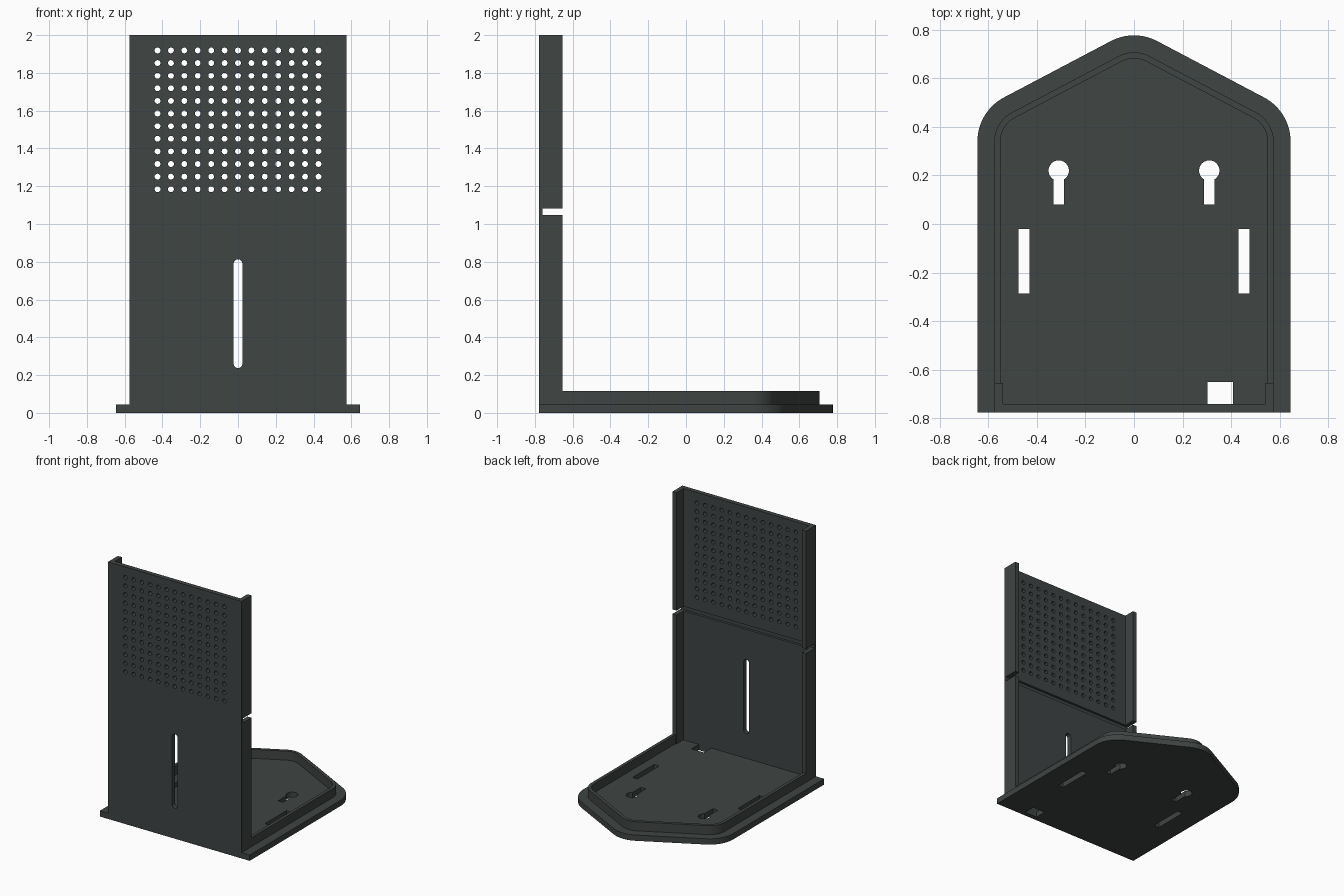
import bpy, bmesh
from math import sin, cos, pi, atan2
from mathutils import Matrix

cube = bpy.data.objects.get("Cube")
if cube:
    bpy.data.objects.remove(cube, do_unlink=True)

charcoal = bpy.data.materials.new("charcoal plastic")
charcoal.use_nodes = True
colour = (0.05, 0.058, 0.056, 1)
charcoal.diffuse_color = colour
charcoal.node_tree.nodes["Principled BSDF"].inputs["Base Color"].default_value = colour

FRONT, BACK = -0.777, -0.655   # depth range of the upright
FLOOR = 0.045                  # top of the base plate
SKIN = 0.036                   # thickness of the upright


def arc(cx, cy, r, a0, a1, n=16):
    return [(cx + r * cos(a0 + (a1 - a0) * i / n),
             cy + r * sin(a0 + (a1 - a0) * i / n)) for i in range(n + 1)]


def rect(x0, x1, y0, y1):
    return [(x0, y0), (x1, y0), (x1, y1), (x0, y1)]


def prism(name, profiles, z0, z1, upright=False):
    """Extrude closed profiles from z0 to z1; upright ones run along y instead."""
    bm = bmesh.new()
    for points in profiles:
        face = bm.faces.new([bm.verts.new((x, y, z0)) for x, y in points])
        out = bmesh.ops.extrude_face_region(bm, geom=[face])["geom"]
        moved = [g for g in out if isinstance(g, bmesh.types.BMVert)]
        bmesh.ops.translate(bm, vec=(0, 0, z1 - z0), verts=moved)
    if upright:
        bmesh.ops.transform(bm, matrix=Matrix.Rotation(pi / 2, 4, "X"), verts=bm.verts)
    bmesh.ops.recalc_face_normals(bm, faces=bm.faces)
    mesh = bpy.data.meshes.new(name)
    bm.to_mesh(mesh)
    bm.free()
    mesh.materials.append(charcoal)
    obj = bpy.data.objects.new(name, mesh)
    bpy.context.collection.objects.link(obj)
    return obj


def cut(obj, cutter):
    cutter.hide_render = True
    mod = obj.modifiers.new("cut", "BOOLEAN")
    mod.operation, mod.solver, mod.object = "DIFFERENCE", "EXACT", cutter
    bpy.context.view_layer.objects.active = obj
    bpy.ops.object.modifier_apply(modifier=mod.name)
    bpy.data.objects.remove(cutter, do_unlink=True)


def house(r):
    """Pointed outline with rounded corners, from right side over the tip to the left."""
    sx, sy, tip = 0.44, 0.34, 0.572
    lean = pi / 2 - atan2(tip - sy, sx)
    right = arc(sx, sy, r, 0, lean)
    top = arc(0, tip, r, lean, pi - lean)
    left = arc(-sx, sy, r, pi - lean, pi)
    return right + top + left


# Base plate with keyholes, strap slots and a cable opening
base = prism("base_plate", [[(0.645, FRONT)] + house(0.205) + [(-0.645, FRONT)]], 0, FLOOR)
openings = [rect(0.302, 0.408, FRONT + SKIN, -0.65)]
for side in (-1, 1):
    cx = 0.31 * side
    neck = 0.021
    openings.append([(cx - neck, 0.08), (cx + neck, 0.08)]
                    + arc(cx, 0.22, 0.042, -pi / 3, 4 * pi / 3, 32))
    openings.append(rect(0.453 * side - 0.022, 0.453 * side + 0.022, -0.286, -0.02))
cut(base, prism("base_openings", openings, -0.1, 0.2))

# Raised rim that follows the base outline
rim_outline = ([(0.575, BACK)] + house(0.135) + [(-0.575, BACK), (-0.55, BACK)]
               + house(0.11)[::-1] + [(0.55, BACK)])
rim = prism("base_rim", [rim_outline], FLOOR, 0.115)

# Upright panel: channel section with side flanges
w, inner = 0.575, 0.54
channel = [(-w, FRONT), (w, FRONT), (w, BACK), (inner, BACK), (inner, FRONT + SKIN),
           (-inner, FRONT + SKIN), (-inner, BACK), (-w, BACK)]
panel = prism("upright_panel", [channel], FLOOR, 2)

# Crosswise groove that also splits the flanges
cut(panel, prism("groove_cutter", [rect(-0.7, 0.7, -0.76, -0.5)], 1.048, 1.083))

# Vertical slot and grid of vent holes
slot = arc(0, 0.79, 0.023, 0, pi) + arc(0, 0.26, 0.023, pi, 2 * pi)
vents = [arc(-0.426 + 0.071 * col, 1.184 + 0.0668 * row, 0.0155, 0, 2 * pi * 19 / 20, 19)
         for col in range(13) for row in range(12)]
cut(panel, prism("vent_cutter", [slot] + vents, 0.6, 0.9, upright=True))

# Smooth the rounded walls, keep the edges crisp
bpy.ops.object.select_all(action="DESELECT")
for obj in (base, rim, panel):
    obj.select_set(True)
bpy.context.view_layer.objects.active = base
bpy.ops.object.shade_smooth_by_angle(angle=pi / 6)
